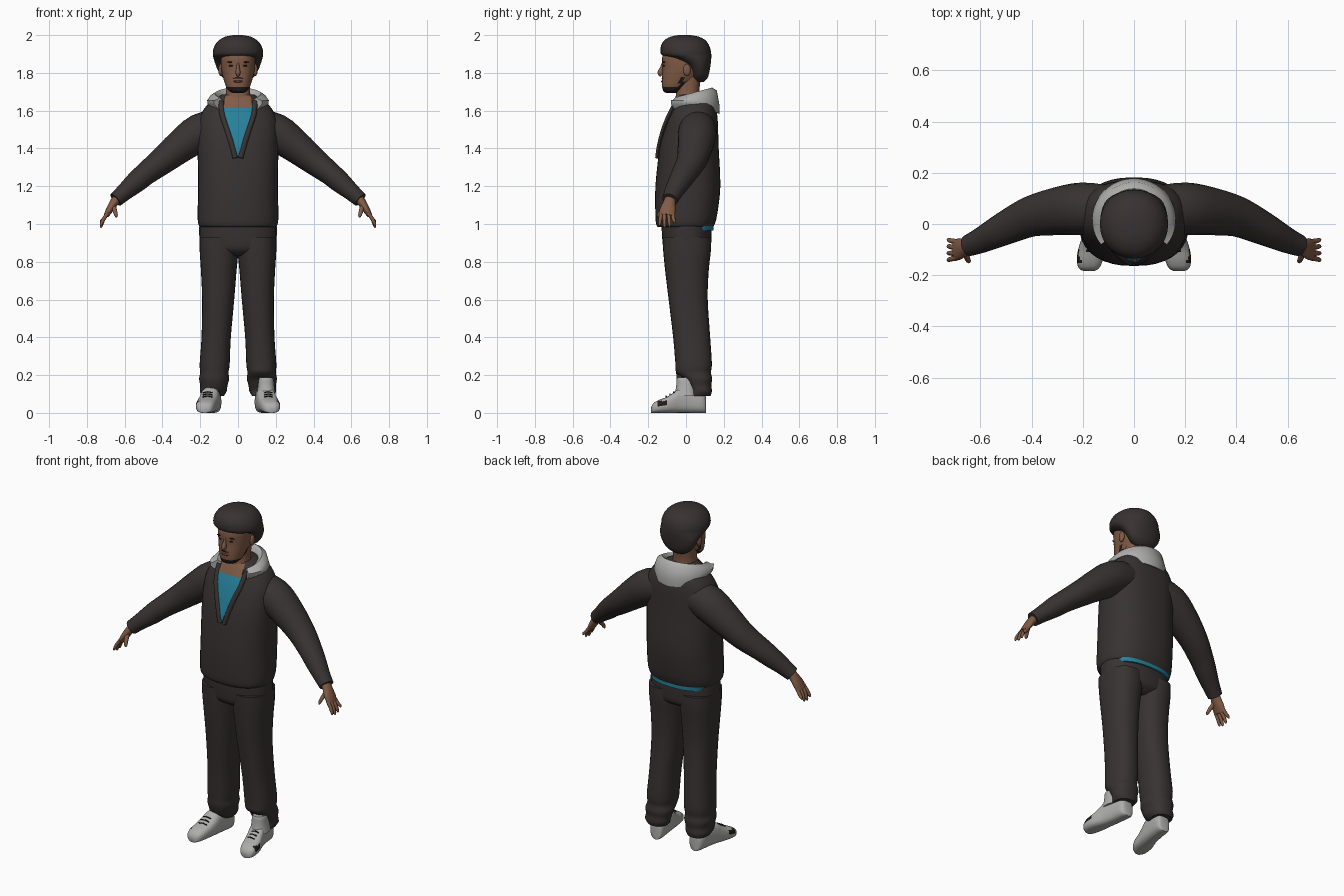
import bpy, bmesh, math
from mathutils import Vector

if "Cube" in bpy.data.objects:
    bpy.data.objects.remove(bpy.data.objects["Cube"])


def material(name, rgb):
    m = bpy.data.materials.new(name)
    m.diffuse_color = (*rgb, 1)
    m.use_nodes = True
    m.node_tree.nodes["Principled BSDF"].inputs["Base Color"].default_value = m.diffuse_color
    return m


DARK = material("charcoal cloth", (0.040, 0.032, 0.032))
HAIR = material("dark hair", (0.040, 0.031, 0.031))
SKIN = material("brown skin", (0.22, 0.105, 0.06))
LIP = material("deep brown", (0.13, 0.055, 0.035))
TEAL = material("teal shirt", (0.02, 0.22, 0.33))
GREY = material("light grey", (0.42, 0.42, 0.41))
BLACK = material("near black", (0.015, 0.011, 0.01))


def smooth_rows(rows, steps):
    """Catmull-Rom interpolation of parameter rows."""
    out = []
    for i in range(len(rows) - 1):
        p0, p1 = rows[max(i - 1, 0)], rows[i]
        p2, p3 = rows[i + 1], rows[min(i + 2, len(rows) - 1)]
        for k in range(steps):
            t = k / steps
            out.append(tuple(0.5 * (2 * b + (c - a) * t + (2 * a - 5 * b + 4 * c - d) * t * t
                                    + (3 * b - a - 3 * c + d) * t ** 3)
                             for a, b, c, d in zip(p0, p1, p2, p3)))
    return out + [rows[-1]]


def build(name, rings, mats, closed=True, caps=True, rule=None):
    """Skin a list of point rings into a mesh object."""
    bm = bmesh.new()
    vs = [[bm.verts.new(p) for p in r] for r in rings]
    n = len(vs[0])
    for a, b in zip(vs, vs[1:]):
        for i in range(n if closed else n - 1):
            j = (i + 1) % n
            bm.faces.new((a[i], a[j], b[j], b[i]))
    if caps:
        bm.faces.new(vs[0][::-1])
        bm.faces.new(vs[-1])
    bmesh.ops.recalc_face_normals(bm, faces=bm.faces)
    if rule:
        for f in bm.faces:
            f.material_index = rule(f.calc_center_median())
    me = bpy.data.meshes.new(name)
    bm.to_mesh(me)
    bm.free()
    ob = bpy.data.objects.new(name, me)
    bpy.context.collection.objects.link(ob)
    for m in mats:
        me.materials.append(m)
    bpy.ops.object.select_all(action='DESELECT')
    ob.select_set(True)
    bpy.context.view_layer.objects.active = ob
    bpy.ops.object.shade_smooth_by_angle(angle=math.radians(50))
    return ob


def super_pt(a, e):
    c, s = math.cos(a), math.sin(a)
    return (math.copysign(abs(c) ** (2 / e), c), math.copysign(abs(s) ** (2 / e), s))


def stack(name, rows, mats, n=28, e=2.3, steps=3, rule=None):
    """Horizontal rings from rows of (z, x0, x1, y_front, y_back)."""
    rings = []
    for z, x0, x1, y0, y1 in smooth_rows(rows, steps):
        pts = [super_pt(2 * math.pi * i / n, e) for i in range(n)]
        rings.append([((x0 + x1) / 2 + (x1 - x0) / 2 * c, (y0 + y1) / 2 + (y1 - y0) / 2 * s, z)
                      for c, s in pts])
    return build(name, rings, mats, rule=rule)


def tube(name, rows, mat, n=16, steps=3):
    """Sweep along rows of (x, y, z, radius_up, radius_depth)."""
    rows = smooth_rows(rows, steps)
    rings = []
    for i, r in enumerate(rows):
        t = Vector(rows[min(i + 1, len(rows) - 1)][:3]) - Vector(rows[max(i - 1, 0)][:3])
        u = t.cross(Vector((0, 1, 0))).normalized()
        v = t.cross(u).normalized()
        rings.append([Vector(r[:3]) + u * r[3] * math.cos(a) + v * r[4] * math.sin(a)
                      for a in (2 * math.pi * k / n for k in range(n))])
    return build(name, rings, [mat])


def ball(name, loc, size, mat):
    x, y, z = loc
    a, b, c = size
    rows = [(z - c * math.cos(t), x - a * math.sin(t), x + a * math.sin(t),
             y - b * math.sin(t), y + b * math.sin(t)) for t in (0.1 + 2.94 * k / 8 for k in range(9))]
    return stack(name, rows, [mat], n=14, e=2, steps=1)


def sym(rows):
    return [(z, -w, w, a, b) for z, w, a, b in rows]


def front_y(rows, x, z, e):
    """Depth of the front surface of a stack at x, z."""
    for a, b in zip(rows, rows[1:]):
        if a[0] <= z <= b[0]:
            t = (z - a[0]) / (b[0] - a[0])
            _, _, w, y0, y1 = [p + (q - p) * t for p, q in zip(a, b)]
            return (y0 + y1) / 2 - (y1 - y0) / 2 * max(0, 1 - abs(x / w) ** e) ** (1 / e)


# Jacket body
torso = sym([(0.985, .200, -.150, .145), (1.0, .210, -.158, .152), (1.05, .214, -.162, .165),
             (1.2, .211, -.162, .182), (1.4, .214, -.140, .173), (1.5, .213, -.115, .170),
             (1.56, .205, -.095, .167), (1.62, .172, -.070, .158), (1.66, .125, -.050, .140),
             (1.685, .085, -.035, .115)])
stack("jacket_body", torso, [DARK], n=36, e=2.4)


def panel(name, z0, z1, half, lift, mat):
    rings = []
    for k in range(13):
        z = z0 + (z1 - z0) * k / 12
        rings.append([(half(z) * u / 6, front_y(torso, half(z) * u / 6, z, 2.4) - lift, z)
                      for u in range(-6, 7)])
    build(name, rings, [mat], closed=False, caps=False)


# Shirt front, bare neckline and open jacket edges
opening = lambda z: max(0.002, 0.078 * min(1, (z - 1.355) / 0.245))
panel("shirt_front", 1.36, 1.63, opening, .009, TEAL)
panel("neckline", 1.615, 1.682, lambda z: .074 - .3 * max(0, z - 1.66), .011, SKIN)
for s in (-1, 1):
    edge = [(s * (opening(z) + .012), front_y(torso, opening(z), z, 2.4) - .006, z, .014, .012)
            for z in (1.35, 1.42, 1.5, 1.58, 1.65)]
    tube("jacket_lapel", edge, DARK, n=8)

# Shirt hem at the back
stack("shirt_hem", [(.965, -.175, .175, -.04, .146), (1.0, -.185, .185, -.04, .146)], [TEAL])

# Hood lying around the neck
rings = []
for k in range(33):
    a = math.radians(-128 + 256 * k / 32)
    back = max(0, math.cos(a)) ** 1.5
    crest = 1.69 + .032 * math.cos(a)
    section = [(.085, 1.64), (.100, crest - .015), (.120, crest), (.145, crest - .015),
               (.160, 1.655 - .03 * back), (.158, 1.635 - .052 * back), (.12, 1.60)]
    rings.append([(r * 1.02 * math.sin(a), .018 + r * math.cos(a), z) for r, z in section])
build("hood", rings, [GREY])

# Sleeves and hands
for s in (-1, 1):
    tube("sleeve", [(s * x, y, z, a, b) for x, y, z, a, b in [
        (.09, .06, 1.52, .09, .09), (.2, .06, 1.485, .100, .102), (.3, .05, 1.415, .088, .094),
        (.4, .03, 1.335, .073, .080), (.49, -.01, 1.265, .061, .068), (.54, -.035, 1.222, .057, .060),
        (.6, -.065, 1.170, .046, .050), (.648, -.085, 1.128, .040, .042)]], DARK, n=20)
    tube("hand", [(s * x, y, z, a, b) for x, y, z, a, b in [
        (.63, -.08, 1.145, .024, .030), (.655, -.088, 1.115, .023, .032),
        (.68, -.097, 1.075, .019, .042), (.697, -.102, 1.045, .014, .040)]], SKIN)
    tips = [(-.070, -.062, 1.005), (-.092, -.087, .985), (-.114, -.114, .980), (-.132, -.140, .990)]
    for y0, y1, z1 in tips:
        tube("finger", [(s * .690, y0, 1.058, .010, .011), (s * .712, (y0 + y1) / 2, 1.025, .010, .010),
                        (s * .724, y1, z1 + .01, .008, .008), (s * .726, y1, z1, .003, .003)],
             SKIN, n=8, steps=2)
    tube("thumb", [(s * .662, -.10, 1.10, .014, .014), (s * .652, -.130, 1.07, .012, .012),
                   (s * .645, -.145, 1.045, .009, .009), (s * .644, -.149, 1.035, .003, .003)],
         SKIN, n=8, steps=2)

# Trousers
stack("trouser_hips", sym([(.83, .10, -.07, .08), (.86, .180, -.113, .125), (.91, .203, -.125, .134),
                           (1.0, .205, -.13, .135)]), [DARK])
for s in (-1, 1):
    lift = .05 if s > 0 else 0    # one hem rides up over the shoe tongue
    leg = [(.09, .075, .190, .005, .130), (.115, .060, .202, -.025 + lift, .137),
           (.145, .056, .200, -.040 + lift, .134), (.18, .047, .206, -.050 + lift * .8, .138),
           (.215, .050, .200, -.052, .132), (.26, .044, .203, -.056, .137),
           (.4, .038, .193, -.068, .128), (.6, .020, .190, -.092, .115),
           (.75, .008, .196, -.110, .120), (.86, -.002, .203, -.121, .132), (.93, 0, .203, -.125, .134)]
    stack("trouser_leg", [(z, *sorted((s * a, s * b)), f, k) for z, a, b, f, k in leg], [DARK])

# Shoes: rows of (y, centre x, half width, height)
shoe = [(-.184, .176, .020, .030), (-.172, .176, .040, .052), (-.14, .172, .051, .070),
        (-.10, .165, .053, .085), (-.06, .155, .051, .112), (-.03, .148, .049, .135),
        (.03, .138, .046, .135), (.08, .132, .044, .115), (.10, .130, .036, .10), (.106, .130, .025, .08)]
for s in (-1, 1):
    rings = []
    for y, cx, w, h in smooth_rows(shoe, 3):
        pts = [super_pt(2 * math.pi * i / 24, 2.8) for i in range(24)]
        rings.append([(s * cx + w * c, y, max(0, h / 2 + h / 2 * v)) for c, v in pts])
    build("shoe", rings, [GREY, BLACK],
          rule=lambda c: int(-.15 < c.y < -.105 and .035 < c.z < .062 and abs(c.x) > .17))
    for k in range(3):
        y, z = -.105 + .02 * k, .089 + .011 * k
        tube("shoe_lace", [(s * .163 - .024, y, z - .005, .003, .004), (s * .161, y, z, .003, .004),
                           (s * .159 + .024, y, z - .005, .003, .004)], BLACK, n=6)
stack("shoe_tongue", [(.09, .10, .20, -.062, .06), (.14, .105, .192, -.052, .05),
                      (.175, .110, .188, -.050, .04), (.188, .115, .183, -.046, .035)], [GREY])

# Neck and head with a bearded chin
stack("neck", sym([(1.60, .078, -.062, .08), (1.65, .072, -.058, .075), (1.70, .064, -.052, .07),
                   (1.78, .066, -.05, .08)]), [SKIN])
head = sym([(1.694, .026, -.105, -.05), (1.702, .045, -.119, -.03), (1.725, .062, -.126, .01),
            (1.765, .076, -.127, .06), (1.82, .089, -.124, .10), (1.88, .092, -.126, .10),
            (1.94, .085, -.11, .10)])
stack("head", head, [SKIN, BLACK], n=32, e=2.2, steps=4,
      rule=lambda c: int(c.z < 1.727 or (c.z < 1.775 and -.04 < c.y < -.01)))

# Face details
tube("nose", [(0, -.120, 1.850, .006, .010), (0, -.128, 1.825, .009, .011),
              (0, -.134, 1.802, .013, .018), (0, -.126, 1.788, .008, .014)], SKIN, n=10)
for s in (-1, 1):
    for name, x, z, w, h, m in (("eyebrow", .038, 1.857, .020, .004, BLACK),
                                ("eye", .036, 1.838, .013, .005, BLACK)):
        ball(name, (s * x, front_y(head, x, z, 2.2) + .001, z), (w, .006, h), m)
    ball("ear", (s * .092, .005, 1.815), (.012, .020, .032), SKIN)
ball("mouth", (0, -.125, 1.755), (.025, .007, .006), LIP)
ball("moustache", (0, -.124, 1.772), (.026, .006, .003), BLACK)

# Rounded hair, reaching lower at the back
stack("hair", sym([(1.752, .045, .045, .095), (1.775, .080, .028, .115), (1.81, .105, .018, .125),
                   (1.85, .121, -.015, .131), (1.88, .130, -.085, .134), (1.895, .133, -.128, .134),
                   (1.92, .132, -.135, .131), (1.95, .120, -.130, .120), (1.975, .098, -.112, .100),
                   (1.992, .066, -.08, .066), (2.0, .025, -.04, .025)]), [HAIR], n=32, e=2.05)
